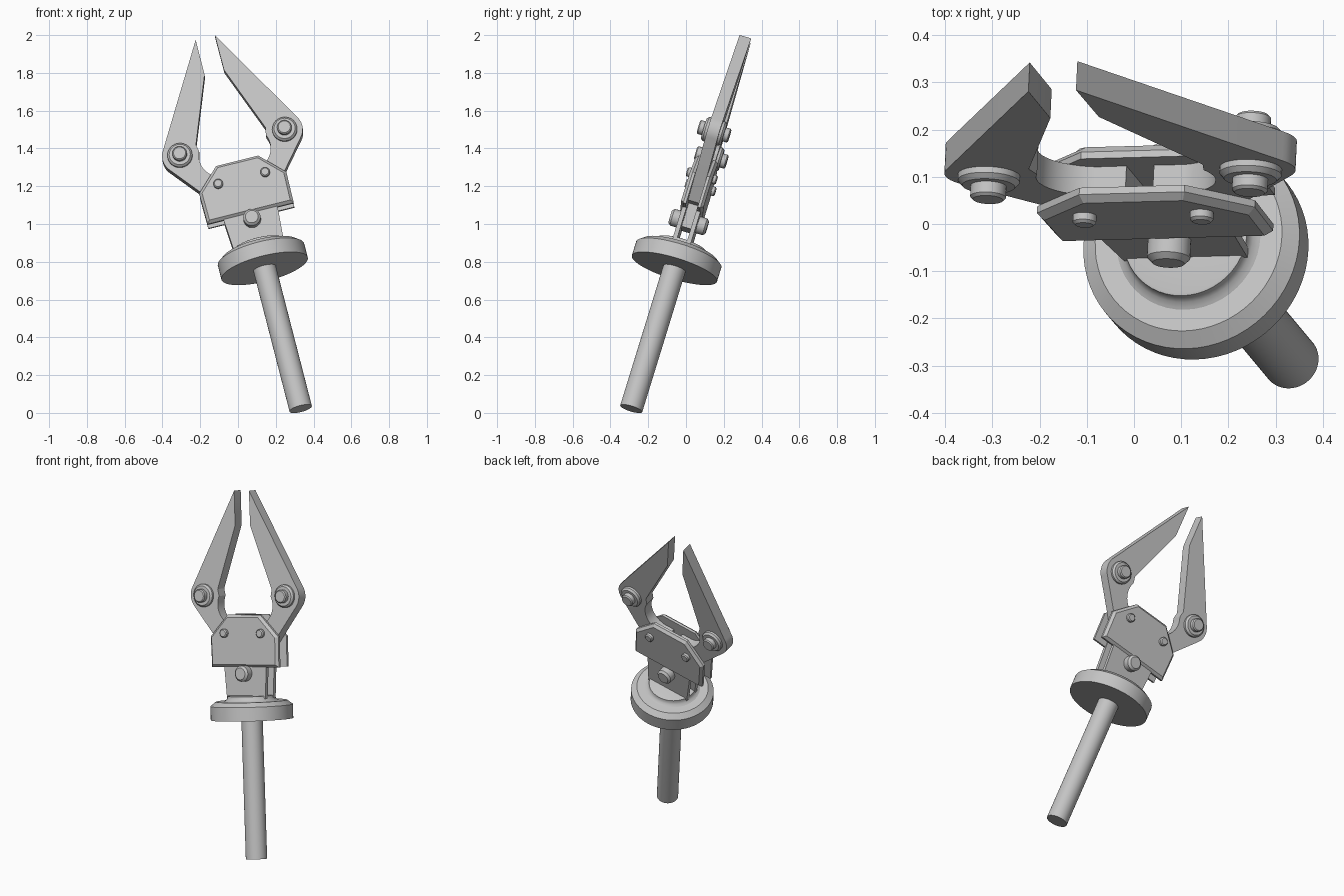
import bpy, bmesh, math
from mathutils import Matrix, Vector

if "Cube" in bpy.data.objects:
    bpy.data.objects.remove(bpy.data.objects["Cube"])

# One plain grey metal
metal = bpy.data.materials.new("grey_metal")
metal.use_nodes = True
GREY = (0.55, 0.55, 0.55, 1)
metal.diffuse_color = GREY
metal.node_tree.nodes["Principled BSDF"].inputs["Base Color"].default_value = GREY

# Tilted frame: z runs along the rod, x across the jaws, -y out of the front
axis = Vector((-0.239, 0.286, 0.928)).normalized()
side = Vector((0.970, 0.026, 0.2415))
side = (side - axis * side.dot(axis)).normalized()
back = axis.cross(side)
FRAME = Matrix((side, back, axis)).transposed().to_4x4()
FRAME.translation = (0.332, -0.29, 0.022)
parts = []


def add_part(name, bm):
    bmesh.ops.recalc_face_normals(bm, faces=bm.faces[:])
    mesh = bpy.data.meshes.new(name)
    bm.to_mesh(mesh)
    bm.free()
    mesh.materials.append(metal)
    obj = bpy.data.objects.new(name, mesh)
    bpy.context.collection.objects.link(obj)
    obj.matrix_world = FRAME
    parts.append(obj)


def prism(name, outline, y0, y1, chamfer=0):
    """Extrude an x-z outline from y0 to y1, chamfering the rim at y1."""
    bm = bmesh.new()
    face = bm.faces.new([bm.verts.new((x, y0, z)) for x, z in outline])
    top = bmesh.ops.extrude_face_region(bm, geom=[face], use_keep_orig=True)["geom"]
    moved = [v for v in top if isinstance(v, bmesh.types.BMVert)]
    bmesh.ops.translate(bm, vec=(0, y1 - y0, 0), verts=moved)
    if chamfer:
        rim = [e for e in bm.edges if all(v in moved for v in e.verts)]
        bmesh.ops.bevel(bm, geom=rim, offset=chamfer, segments=1, affect='EDGES')
    add_part(name, bm)


def turned(name, profile, place=Matrix(), segments=48):
    """Revolve a radius-height profile about z, with capped ends."""
    bm = bmesh.new()
    rings = []
    for r, h in profile:
        rings.append([bm.verts.new((r * math.cos(t), r * math.sin(t), h))
                      for t in (math.tau * i / segments for i in range(segments))])
    for low, high in zip(rings, rings[1:]):
        for i in range(segments):
            j = (i + 1) % segments
            bm.faces.new((low[i], low[j], high[j], high[i]))
    bm.faces.new(rings[0][::-1])
    bm.faces.new(rings[-1])
    bmesh.ops.transform(bm, matrix=place, verts=bm.verts[:])
    add_part(name, bm)


def bolt(name, x, z, facing, profile):
    """A turned part standing out of the front (-1) or back (+1)."""
    place = Matrix.Translation((x, 0, z)) @ Matrix.Rotation(-facing * math.pi / 2, 4, 'X')
    turned(name, profile, place, 32)


def arc(cx, cz, r, start, end, n):
    angles = [math.radians(start + (end - start) * i / n) for i in range(n + 1)]
    return [(cx + r * math.cos(t), cz + r * math.sin(t)) for t in angles]


# Rod and round base
turned("rod", [(0.061, 0), (0.061, 0.82)])
turned("base_disc", [(0.236, 0.80), (0.236, 0.88), (0.204, 0.905)], segments=64)
turned("base_hub", [(0.165, 0.90)] + [(0.165 - 0.03 * math.sin(t), 0.935 - 0.03 * math.cos(t))
                                      for t in (0.4, 0.8, 1.2, 1.57)] + [(0.13, 0.937)])

# Jaws: pointed blade, round knuckle and inward leg
blade = ([(0.052, 2.109), (0.053, 1.91), (0.19, 1.545)]
         + arc(0.075, 1.455, 0.118, 25, -80, 12)
         + [(0.03, 1.34), (0.03, 1.15), (0.12, 1.15)]
         + arc(0.286, 1.508, 0.095, -38, 32, 10))
for sx, label in ((1, "left"), (-1, "right")):
    prism(label + "_jaw", [(sx * x, z) for x, z in blade], -0.032, 0.032)

# Cover plates, bracket cheeks and all bolts, front and back
cover = [(-0.235, 1.10), (0.235, 1.10), (0.238, 1.275),
         (0.115, 1.40), (-0.115, 1.40), (-0.238, 1.275)]
cheek = [(-0.135, 0.92), (0.135, 0.92), (0.15, 1.14), (-0.15, 1.14)]
for f, label in ((-1, "front"), (1, "back")):
    prism(label + "_cover_plate", cover, f * 0.032, f * 0.062, 0.015)
    prism(label + "_bracket_cheek", cheek, f * 0.027, f * 0.05)
    bolt(label + "_hinge_bolt", 0, 1.065, f,
         [(0.046, 0.03), (0.046, 0.09), (0.034, 0.102)])
    for sx, hand in ((1, "left"), (-1, "right")):
        bolt(f"{label}_{hand}_cover_bolt", sx * 0.128, 1.295, f,
             [(0.025, 0.05), (0.025, 0.077), (0.019, 0.083)])
        bolt(f"{label}_{hand}_jaw_washer", sx * 0.286, 1.508, f,
             [(0.066, 0.02), (0.066, 0.045), (0.056, 0.056)])
        bolt(f"{label}_{hand}_jaw_bolt", sx * 0.286, 1.508, f,
             [(0.038, 0.05), (0.038, 0.08), (0.032, 0.086)])

# Tongue held between the cheeks
prism("hinge_tongue", [(-0.05, 1.02), (0.05, 1.02), (0.06, 1.16), (-0.06, 1.16)], -0.027, 0.027)

# Smooth the round sides, keep the edges crisp
bpy.ops.object.select_all(action='DESELECT')
for obj in parts:
    obj.select_set(True)
bpy.context.view_layer.objects.active = parts[0]
bpy.ops.object.shade_smooth_by_angle(angle=math.radians(25))
